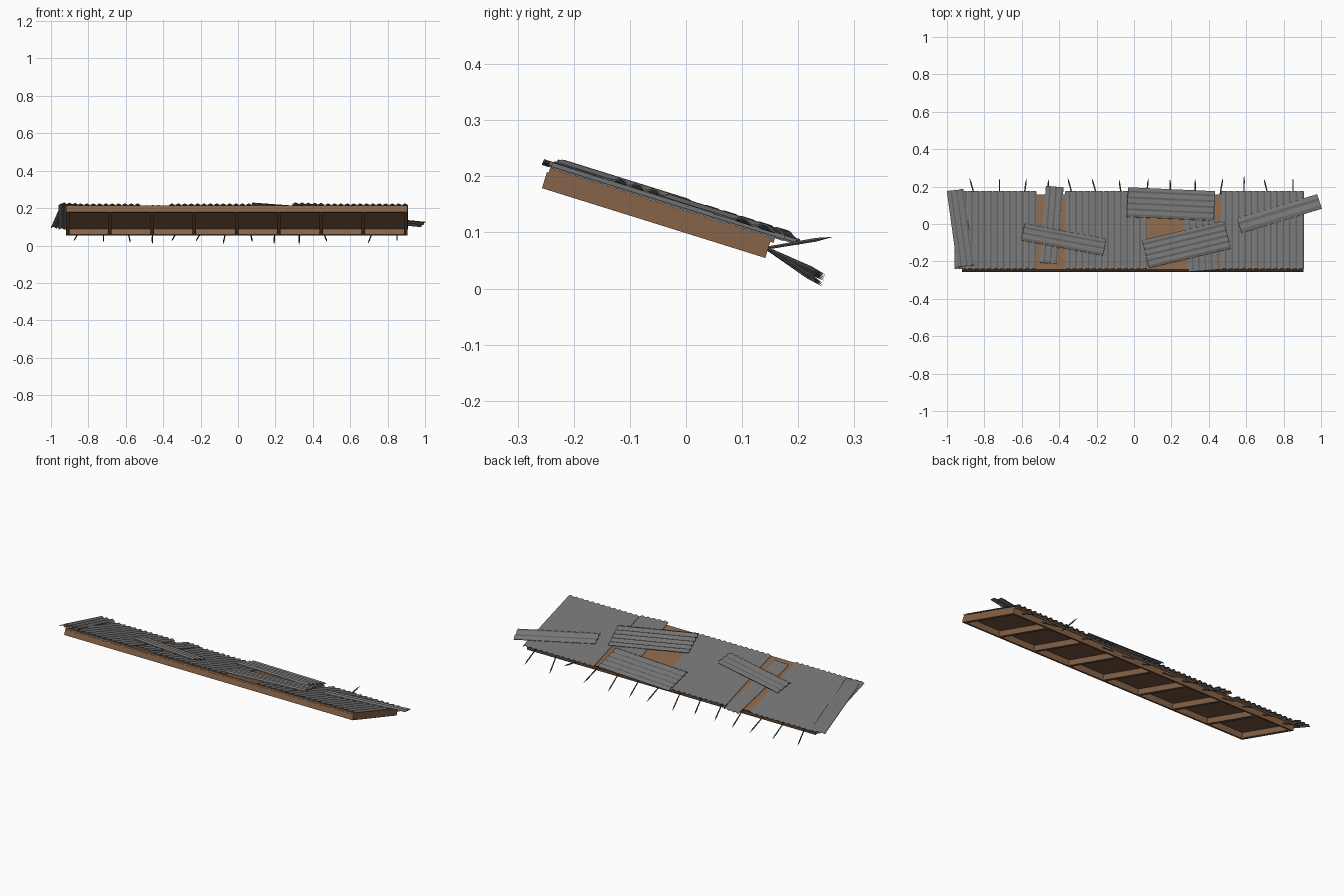
import bpy, bmesh, math
from mathutils import Matrix, Vector

if "Cube" in bpy.data.objects:
    bpy.data.objects.remove(bpy.data.objects["Cube"])

# Roof plane: local x, u (down the slope), w (normal), pitched toward +y
PITCH = math.atan(0.3125)
ROOF = Matrix.Translation((0, -0.045, 0.1525)) @ Matrix.Rotation(-PITCH, 4, 'X')


def material(name, rgb):
    m = bpy.data.materials.new(name)
    m.diffuse_color = (*rgb, 1)
    m.use_nodes = True
    m.node_tree.nodes["Principled BSDF"].inputs["Base Color"].default_value = m.diffuse_color
    return m


WOOD = material("brown wood", (0.24, 0.125, 0.065))
TIN = material("grey tin", (0.18, 0.18, 0.18))
IRON = material("dark iron", (0.085, 0.083, 0.07))


def finish(name, bm, mat, matrix):
    bmesh.ops.recalc_face_normals(bm, faces=bm.faces)
    me = bpy.data.meshes.new(name)
    bm.to_mesh(me)
    bm.free()
    me.materials.append(mat)
    ob = bpy.data.objects.new(name, me)
    ob.matrix_world = matrix
    bpy.context.collection.objects.link(ob)
    return ob


def beam(name, x0, x1, u0, u1, w0, w1):
    bm = bmesh.new()
    bmesh.ops.create_cube(bm, size=1)
    for v in bm.verts:
        v.co = Vector(((x0 + x1) / 2 + v.co.x * (x1 - x0),
                       (u0 + u1) / 2 + v.co.y * (u1 - u0),
                       (w0 + w1) / 2 + v.co.z * (w1 - w0)))
    return finish(name, bm, WOOD, ROOF)


def corrugated(name, x, y, width, length, rot, w, tilt=0):
    """Wavy sheet, ridges along local y, centred on plan point (x, y)."""
    waves = max(2, round(width / 0.035))
    n = waves * 8
    th = 0.0015
    top, bottom = [], []
    for i in range(n + 1):
        px = -width / 2 + width * i / n
        pz = -0.004 * math.cos(2 * math.pi * i / 8)
        top.append((px, pz + th))
        bottom.append((px, pz - th))
    bm = bmesh.new()
    loops = []
    for sy in (-length / 2, length / 2):
        loops.append([[bm.verts.new((a, sy, b)) for a, b in row]
                      for row in (top, bottom)])
    (t0, b0), (t1, b1) = loops
    for i in range(n):
        bm.faces.new((t0[i], t0[i + 1], t1[i + 1], t1[i]))
        bm.faces.new((b0[i], b1[i], b1[i + 1], b0[i + 1]))
        bm.faces.new((t0[i], b0[i], b0[i + 1], t0[i + 1]))
        bm.faces.new((t1[i], t1[i + 1], b1[i + 1], b1[i]))
    for i in (0, n):
        bm.faces.new((t0[i], t1[i], b1[i], b0[i]))
    u = (y + 0.045 - w * math.sin(PITCH)) / math.cos(PITCH)
    m = (ROOF @ Matrix.Translation((x, u, w))
         @ Matrix.Rotation(math.radians(rot), 4, 'Z')
         @ Matrix.Rotation(math.radians(tilt), 4, 'X'))
    return finish(name, bm, TIN, m)


def spike(name, base, tip):
    base, tip = Vector(base), Vector(tip)
    d = tip - base
    length, r = d.length, 0.0038
    bm = bmesh.new()
    rings = [[bm.verts.new((rr * math.cos(k * math.pi / 3),
                            rr * math.sin(k * math.pi / 3), z))
              for k in range(6)]
             for rr, z in ((r * 0.8, 0), (r, length * 0.75))]
    point = bm.verts.new((0, 0, length))
    bm.faces.new(rings[0])
    for k in range(6):
        j = (k + 1) % 6
        bm.faces.new((rings[0][k], rings[0][j], rings[1][j], rings[1][k]))
        bm.faces.new((rings[1][k], rings[1][j], point))
    m = Matrix.Translation(base) @ d.to_track_quat('Z', 'Y').to_matrix().to_4x4()
    return finish(name, bm, IRON, m)


# Wooden frame: deck, long beams and cross joists
X0, X1 = -0.92, 0.905
beam("deck", X0, X1, -0.207, 0.213, -0.008, 0)
beam("high_beam", X0, X1, -0.21, -0.193, -0.038, -0.008)
beam("low_beam", X0, X1, 0.19, 0.207, -0.038, -0.008)
for i in range(9):
    c = X0 + 0.009 + (X1 - X0 - 0.018) * i / 8
    beam(f"joist_{i}", c - 0.009, c + 0.009, -0.193, 0.19, -0.038, -0.008)

# Main roofing sheets
for i, (xa, xb) in enumerate(((-0.96, -0.52), (-0.37, 0.075), (0.465, 0.91))):
    corrugated(f"roof_sheet_{i}", (xa + xb) / 2, -0.032, xb - xa, 0.435, 0, 0.006)
corrugated("narrow_sheet", 0.36, -0.04, 0.17, 0.44, 4.3, 0.007)

# Loose patches: x, y, width, length, rotation, height
patches = [
    (-0.928, -0.022, 0.09, 0.43, 7.5, 0.014),
    (-0.44, -0.005, 0.095, 0.43, -4.3, 0.007),
    (-0.375, -0.082, 0.095, 0.445, 79, 0.0165),
    (0.197, 0.108, 0.165, 0.465, 87.3, 0.0155),
    (0.28, -0.108, 0.16, 0.45, 104, 0.0165),
    (0.777, 0.057, 0.085, 0.45, 107.5, 0.0145),
]
for i, p in enumerate(patches):
    corrugated(f"patch_{i}", *p)

# Row of iron spikes along the low edge; one bent upward
drift = (-.03, 0, .014, 0, -.028, -.03, -.016, .012, -.004, 0, .018, 0, -.025, 0)
drop = (.016, .012, .01, .004, .018, .016, .002, .012, .004, .002, .014, 0, .006, .016)
for i in range(14):
    x = -0.85 + 1.7 * i / 13
    tip = (x + drift[i], 0.242 + drop[i] * 0.4, 0.001 + drop[i] * 1.3)
    if i == 11:
        tip = (x, 0.262, 0.092)
    spike(f"spike_{i}", (x, 0.143, 0.072), tip)
